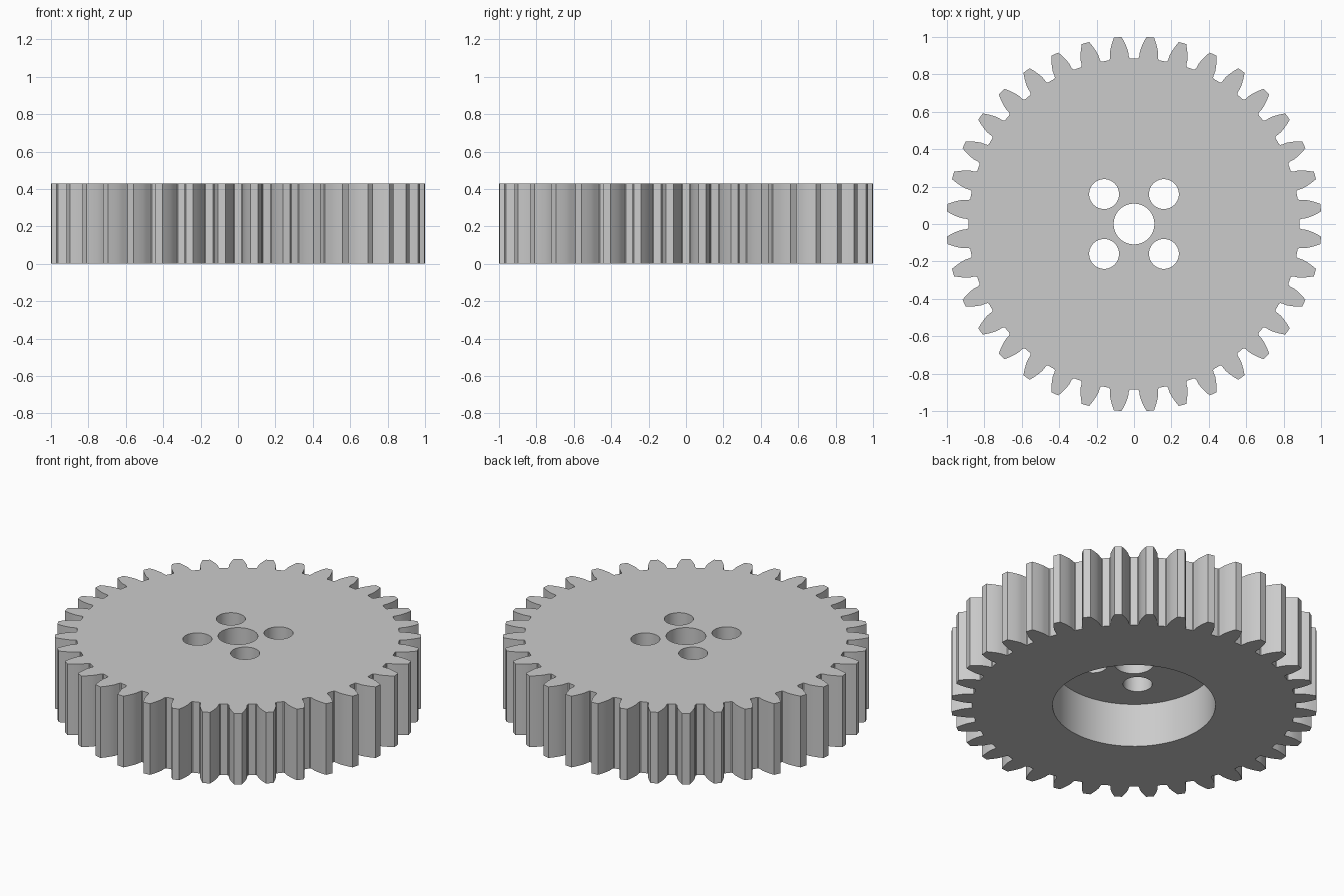
import bpy
import bmesh
from math import radians, sin, cos, tan, acos, degrees

if "Cube" in bpy.data.objects:
    bpy.data.objects.remove(bpy.data.objects["Cube"])

TEETH = 36
HEIGHT = 0.43
WEB = 0.165             # thickness left above the pocket
TIP, PITCH, BASE, ROOT = 1.002, 0.949, 0.892, 0.885
STEP = 360 / TEETH


def involute(r):
    a = acos(min(1, BASE / r))
    return degrees(tan(a) - a)


def half_angle(r):
    """Half of the tooth's angular width at radius r, in degrees."""
    return 2.55 + involute(PITCH) - involute(r)


# One flank, from the root fillet up to the tip
flank = [(ROOT, 3.75), (ROOT + 0.004, 3.4), (ROOT + 0.015, 3.2)]
flank += [(r, half_angle(r)) for r in (0.925, PITCH, 0.975, TIP)]
tooth = [(ROOT, -STEP / 2)]
tooth += [(r, -a) for r, a in flank] + [(r, a) for r, a in reversed(flank)]


def make_object(name, bm):
    mesh = bpy.data.meshes.new(name)
    bmesh.ops.recalc_face_normals(bm, faces=bm.faces)
    bm.to_mesh(mesh)
    bm.free()
    obj = bpy.data.objects.new(name, mesh)
    bpy.context.collection.objects.link(obj)
    return obj


def cylinder(bm, x, y, z0, z1, radius, sides):
    geo = bmesh.ops.create_cone(bm, cap_ends=True, segments=sides,
                                radius1=radius, radius2=radius, depth=z1 - z0)
    bmesh.ops.translate(bm, verts=geo["verts"], vec=(x, y, (z0 + z1) / 2))


def cut(target, name, x, y, z0, z1, radius, sides):
    bm = bmesh.new()
    cylinder(bm, x, y, z0, z1, radius, sides)
    cutter = make_object(name, bm)
    cutter.hide_render = True
    mod = target.modifiers.new(name, "BOOLEAN")
    mod.operation = "DIFFERENCE"
    mod.solver = "EXACT"
    mod.object = cutter
    bpy.ops.object.modifier_apply(modifier=mod.name)
    bpy.data.objects.remove(cutter)


# Toothed body: the outline extruded upwards
bm = bmesh.new()
outline = []
for i in range(TEETH):
    centre = STEP * (i + 0.5)
    for r, a in tooth:
        t = radians(centre + a)
        outline.append(bm.verts.new((r * cos(t), r * sin(t), 0)))
face = bm.faces.new(outline)
geo = bmesh.ops.extrude_face_region(bm, geom=[face])
top = [v for v in geo["geom"] if isinstance(v, bmesh.types.BMVert)]
bmesh.ops.translate(bm, verts=top, vec=(0, 0, HEIGHT))
gear = make_object("gear_wheel", bm)

bpy.ops.object.select_all(action="DESELECT")
gear.select_set(True)
bpy.context.view_layer.objects.active = gear

# Pocket in the underside, shaft bore and four bolt holes
cut(gear, "pocket_cutter", 0, 0, -0.2, HEIGHT - WEB, 0.446, 96)
cut(gear, "bore_cutter", 0, 0, 0.1, HEIGHT + 0.2, 0.109, 48)
for sx in (-1, 1):
    for sy in (-1, 1):
        cut(gear, "bolt_hole_cutter", 0.16 * sx, 0.16 * sy,
            0.1, HEIGHT + 0.2, 0.08, 40)

# Plain grey metal
grey = bpy.data.materials.new("plain_grey")
grey.use_nodes = True
colour = (0.6, 0.6, 0.6, 1)
grey.diffuse_color = colour
grey.node_tree.nodes["Principled BSDF"].inputs["Base Color"].default_value = colour
gear.data.materials.clear()
gear.data.materials.append(grey)
for poly in gear.data.polygons:
    poly.material_index = 0

bpy.ops.object.shade_smooth_by_angle(angle=radians(25))
